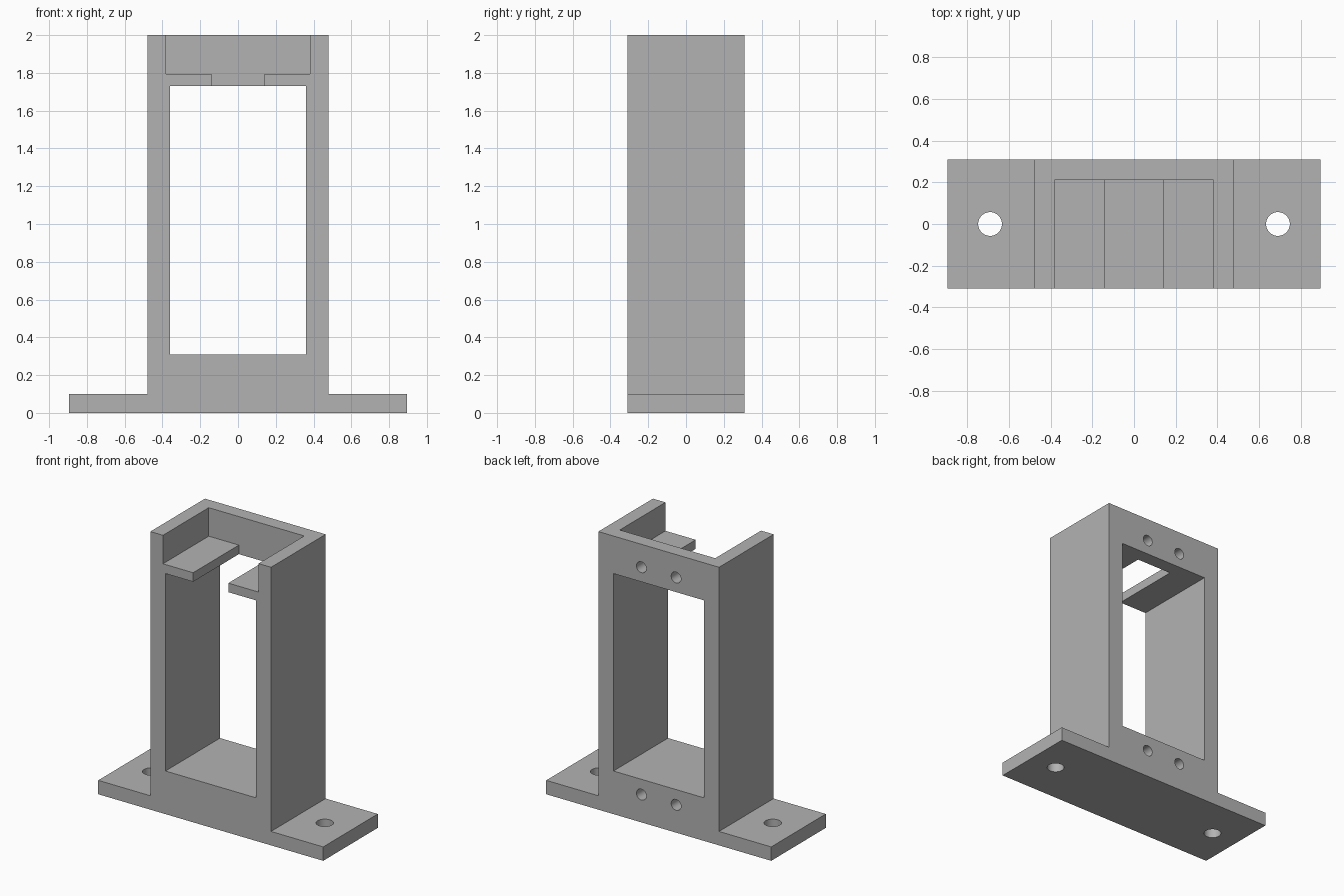
import bpy, bmesh, math
from mathutils import Matrix, Vector

cube = bpy.data.objects.get("Cube")
if cube:
    bpy.data.objects.remove(cube, do_unlink=True)

grey = bpy.data.materials.new("plain grey")
grey.use_nodes = True
grey.diffuse_color = (0.45, 0.45, 0.45, 1)
grey.node_tree.nodes["Principled BSDF"].inputs["Base Color"].default_value = grey.diffuse_color

DEPTH = 0.31          # half depth of the bracket
WALL_Y = 0.21         # inner face of the upper back wall
BODY, WINDOW, POCKET, SLOT = 0.48, 0.36, 0.38, 0.14   # half widths
SHELF_LOW, SHELF_TOP = 1.73, 1.795


def make_object(name, bm):
    bmesh.ops.recalc_face_normals(bm, faces=bm.faces)
    mesh = bpy.data.meshes.new(name)
    bm.to_mesh(mesh)
    bm.free()
    obj = bpy.data.objects.new(name, mesh)
    bpy.context.collection.objects.link(obj)
    return obj


def box(name, low, high):
    low, high = Vector(low), Vector(high)
    bm = bmesh.new()
    bmesh.ops.create_cube(bm, size=1, matrix=Matrix.Translation((low + high) / 2)
                          @ Matrix.Diagonal((*(high - low), 1)))
    return make_object(name, bm)


def drill(name, centre, radius, length, along_y):
    turn = Matrix.Rotation(math.pi / 2, 4, "X") if along_y else Matrix()
    bm = bmesh.new()
    bmesh.ops.create_cone(bm, cap_ends=True, segments=48, radius1=radius, radius2=radius,
                          depth=length, matrix=Matrix.Translation(centre) @ turn)
    return make_object(name, bm)


# Upright frame and foot flanges: one extruded outline
half = [(0.895, 0), (0.895, 0.1), (BODY, 0.1), (BODY, 2)]
outline = half + [(-x, z) for x, z in reversed(half)]
bm = bmesh.new()
face = bm.faces.new([bm.verts.new((x, -DEPTH, z)) for x, z in outline])
top = bmesh.ops.extrude_face_region(bm, geom=[face])["geom"]
bmesh.ops.translate(bm, vec=(0, 2 * DEPTH, 0),
                    verts=[v for v in top if isinstance(v, bmesh.types.BMVert)])
bracket = make_object("mounting_bracket", bm)
bracket.data.materials.append(grey)

# Openings: central window, top pocket, and slot between the shelves
cutters = [
    box("window_cutter", (-WINDOW, -0.5, 0.31), (WINDOW, 0.5, SHELF_LOW)),
    box("pocket_cutter", (-POCKET, -0.5, SHELF_TOP), (POCKET, WALL_Y, 2.2)),
    box("slot_cutter", (-SLOT, -0.5, SHELF_LOW - 0.1), (SLOT, WALL_Y, SHELF_TOP + 0.1)),
]

# Screw holes: flanges, upper back wall, and blind holes low in the back
for side in (-1, 1):
    cutters.append(drill("flange_hole_cutter", (0.69 * side, 0, 0.05), 0.057, 0.3, False))
    cutters.append(drill("upper_hole_cutter", (0.138 * side, 0.305, 1.835), 0.039, 0.19, True))
    cutters.append(drill("lower_hole_cutter", (0.138 * side, 0.31, 0.2), 0.039, 0.2, True))

bpy.context.view_layer.objects.active = bracket
for cutter in cutters:
    cutter.hide_render = True
    cut = bracket.modifiers.new(cutter.name, "BOOLEAN")
    cut.operation = "DIFFERENCE"
    cut.solver = "EXACT"
    cut.object = cutter
    bpy.ops.object.modifier_apply(modifier=cut.name)
    bpy.data.objects.remove(cutter, do_unlink=True)

# Smooth hole walls, crisp edges elsewhere
bpy.ops.object.select_all(action="DESELECT")
bracket.select_set(True)
bpy.ops.object.shade_smooth_by_angle(angle=math.radians(30))
